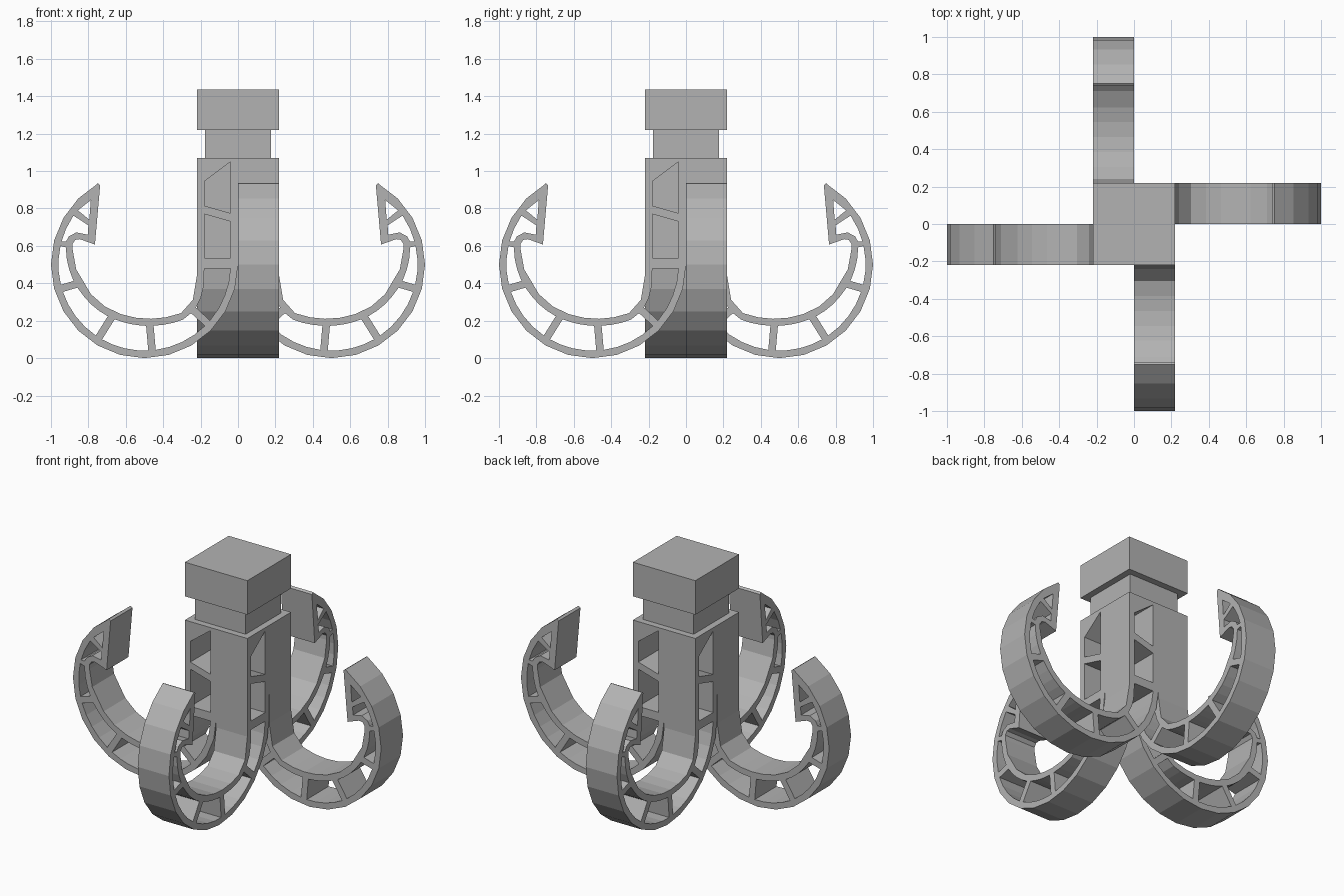
import bpy
from math import sin, cos, asin, radians, pi
from mathutils import Matrix

if "Cube" in bpy.data.objects:
    bpy.data.objects.remove(bpy.data.objects["Cube"])

GREY = (0.45, 0.45, 0.45, 1)
metal = bpy.data.materials.new("plain grey")
metal.diffuse_color = GREY
metal.use_nodes = True
metal.node_tree.nodes["Principled BSDF"].inputs["Base Color"].default_value = GREY

HALF = 0.218       # half width of the square body, also the width of a hook
RIM = 0.04         # wall thickness
CENTRE = 0.5       # centre of the hook's outer circle, same for x and z

# Inner edge of the hook: angle in degrees and distance from the centre
INNER = [(-180, 0.282), (-170, 0.286), (-144, 0.32), (-127, 0.325), (-112, 0.304),
         (-97, 0.292), (-81, 0.288), (-65, 0.293), (-47, 0.308), (-29, 0.327),
         (-4, 0.366), (12, 0.393), (20, 0.4)]


def polar(angle, r):
    a = radians(angle)
    return (CENTRE + r * cos(a), CENTRE + r * sin(a))


def inner_radius(angle):
    for (a, r), (b, s) in zip(INNER, INNER[1:]):
        if angle <= b:
            return r + (s - r) * (angle - a) / (b - a)
    return INNER[-1][1]


def arc_window(start, end):
    """Opening between the two rims, bounded by a straight strut at each end."""
    outer_r = CENTRE - RIM
    n = max(3, round((end - start) / 10))

    def span(radius_of):
        lo = start + asin(RIM / 2 / radius_of(start)) * 180 / pi
        hi = end - asin(RIM / 2 / radius_of(end)) * 180 / pi
        angles = [lo + (hi - lo) * i / n for i in range(n + 1)]
        return [polar(a, radius_of(a)) for a in angles]

    return span(lambda a: outer_r) + span(lambda a: inner_radius(a) + 0.037)[::-1]


# Outline of one hook: shank, inner edge, barb, outer circle
outline = [(0, 1.07), (HALF, 1.07)]
outline += [polar(a, r) for a, r in INNER[1:-1]]
outline += [(0.885, 0.61), (0.87, 0.632), (0.845, 0.636), (0.765, 0.607),
            (0.737, 0.925), (0.75, 0.935)]
outline += [polar(a, CENTRE) for a in range(60, -181, -15)]

# Openings: shank, curved part and barb
windows = [
    [(0.04, 1.05), (0.18, 0.945), (0.18, 0.815), (0.04, 0.775)],
    [(0.04, 0.73), (0.18, 0.77), (0.18, 0.535), (0.04, 0.535)],
    [(0.856, 0.79), (0.787, 0.845), (0.795, 0.74)],
    [(0.88, 0.762), (0.8, 0.71), (0.803, 0.66), (0.865, 0.672), (0.905, 0.65),
     (0.92, 0.622), (0.943, 0.625), (0.92, 0.69)],
]
struts = [-180, -137, -95, -58, -16, 15]
windows += [arc_window(a, b) for a, b in zip(struts, struts[1:])]


def hook_mesh():
    curve = bpy.data.curves.new("hook_profile", "CURVE")
    curve.dimensions = "2D"
    curve.fill_mode = "BOTH"
    curve.extrude = HALF / 2
    for loop in [outline] + windows:
        spline = curve.splines.new("POLY")
        spline.points.add(len(loop) - 1)
        for point, (x, z) in zip(spline.points, loop):
            point.co = (x, z, 0, 1)
        spline.use_cyclic_u = True
    helper = bpy.data.objects.new("hook_profile", curve)
    bpy.context.collection.objects.link(helper)
    bpy.context.view_layer.update()
    evaluated = helper.evaluated_get(bpy.context.evaluated_depsgraph_get())
    mesh = bpy.data.meshes.new_from_object(evaluated)
    bpy.data.objects.remove(helper)
    mesh.transform(Matrix.Translation((0, HALF / 2, 0)) @ Matrix.Rotation(pi / 2, 4, "X"))
    mesh.shade_flat()
    mesh.materials.clear()
    mesh.materials.append(metal)
    return mesh


# Four hooks whose shanks pack together into the square body
hook = hook_mesh()
for i, side in enumerate(["left", "back", "right", "front"]):
    ob = bpy.data.objects.new(side + "_hook", hook)
    ob.rotation_euler.z = i * pi / 2
    bpy.context.collection.objects.link(ob)


def block(name, half, bottom, top):
    bpy.ops.mesh.primitive_cube_add(size=1, location=(0, 0, (bottom + top) / 2))
    ob = bpy.context.object
    ob.name = name
    ob.scale = (2 * half, 2 * half, top - bottom)
    ob.data.materials.append(metal)


# Neck and head above the shanks
block("neck", 0.177, 1.07, 1.22)
block("head", HALF, 1.22, 1.435)
